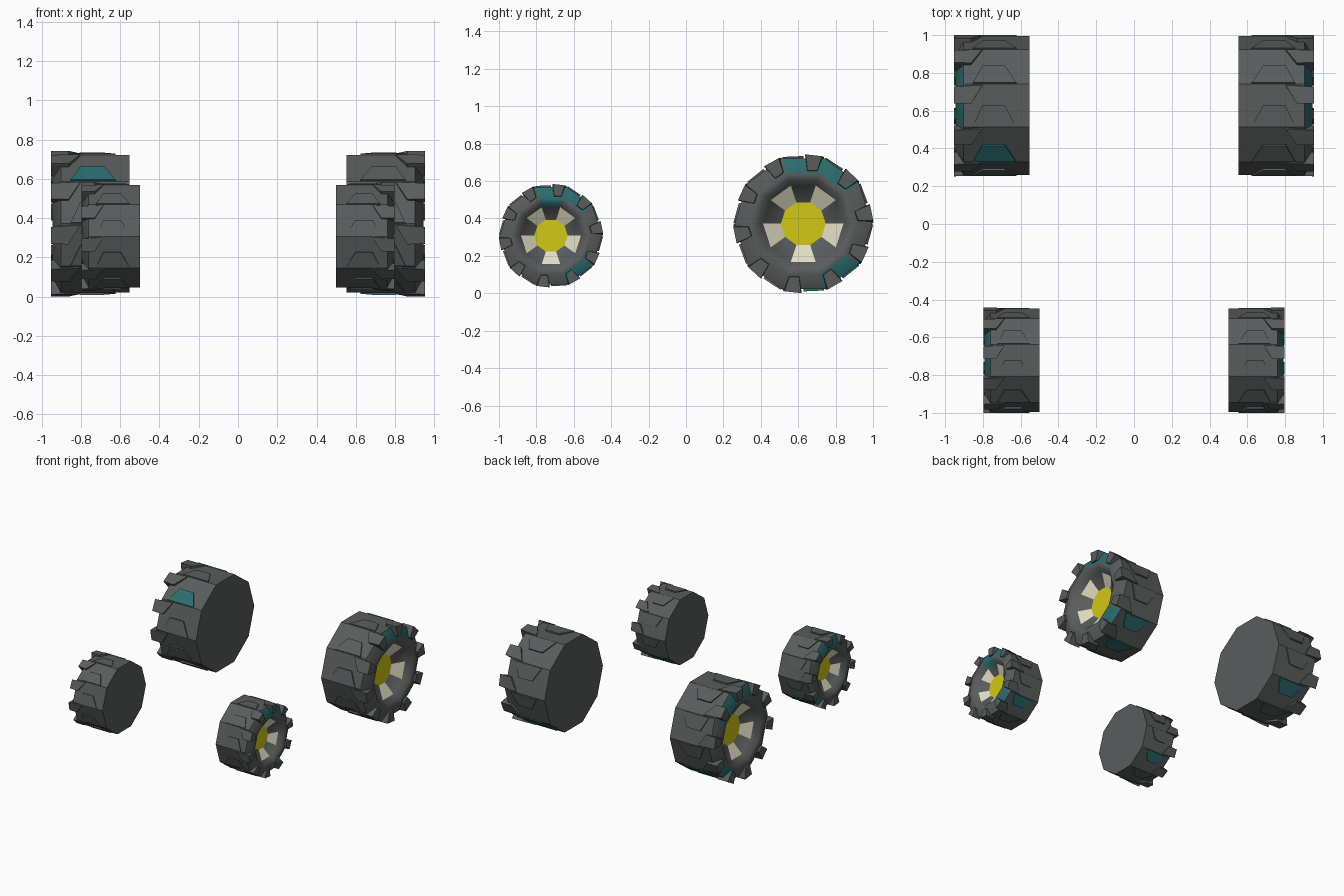
import bpy, bmesh, math
from mathutils import Vector

if "Cube" in bpy.data.objects:
    bpy.data.objects.remove(bpy.data.objects["Cube"])


def mat(name, rgb):
    m = bpy.data.materials.new(name)
    m.diffuse_color = (*rgb, 1)
    m.use_nodes = True
    m.node_tree.nodes["Principled BSDF"].inputs["Base Color"].default_value = m.diffuse_color
    return m


MATS = [mat("rubber_grey", (0.10, 0.108, 0.108)), mat("hub_yellow", (0.65, 0.58, 0.008)),
        mat("rim_cream", (0.75, 0.72, 0.55)), mat("teal_patch", (0.025, 0.15, 0.16))]
GREY, YELLOW, CREAM, TEAL = range(4)

N = 10                      # sides of the wheel
STEP = 2 * math.pi / N
# (offset from inner side, radius): tread, shoulder, sidewall, rim dish
PROFILE = [(0, 0.368), (0.35, 0.368), (0.392, 0.285), (0.38, 0.245), (0.335, 0.215), (0.28, 0.12)]


def make_object(name, bm, loc, scale, side):
    # scale, mirror for the left side, then link
    bmesh.ops.scale(bm, vec=(scale * side, scale, scale), verts=bm.verts)
    bmesh.ops.recalc_face_normals(bm, faces=bm.faces)
    me = bpy.data.meshes.new(name)
    bm.to_mesh(me)
    bm.free()
    for m in MATS:
        me.materials.append(m)
    ob = bpy.data.objects.new(name, me)
    ob.location = loc
    bpy.context.collection.objects.link(ob)


def tyre(name, loc, scale, side, teal):
    # lathed ten-sided tyre with dished rim; teal = set of (ring, face) patches
    bm = bmesh.new()
    rings = []
    for x, r in PROFILE:
        rings.append([bm.verts.new((x, r * math.sin((i - 0.5) * STEP), r * math.cos((i - 0.5) * STEP)))
                      for i in range(N)])
    bm.faces.new(rings[0])
    for k in range(len(rings) - 1):
        for i in range(N):
            j = (i + 1) % N
            f = bm.faces.new((rings[k][i], rings[k][j], rings[k + 1][j], rings[k + 1][i]))
            f.smooth = k > 0
            if k == 4 and i % 2:
                f.material_index = CREAM
            if (k, i) in teal:
                f.material_index = TEAL
    hub = bm.faces.new(rings[-1])
    hub.material_index = YELLOW
    # keep the tread, shoulder and hub borders crisp
    for e in bm.edges:
        if any(not f.smooth for f in e.link_faces):
            e.smooth = False
        if len({f.material_index for f in e.link_faces} & {CREAM}) and len({f.material_index for f in e.link_faces}) > 1:
            e.smooth = False
    make_object(name, bm, loc, scale, side)


def hull(bm, pts, angle, index):
    # convex block from (x, tangential, radial) points on one tread face
    s, c = math.sin(angle), math.cos(angle)
    vs = [bm.verts.new((x, t * c + r * s, -t * s + r * c)) for x, t, r in pts]
    res = bmesh.ops.convex_hull(bm, input=vs)
    for g in res["geom"]:
        if isinstance(g, bmesh.types.BMFace):
            g.material_index = index


# trapezoid pad in the middle of the tread
PAD = [(x, t, r) for x, t, top in ((0.07, -0.110, 0.357), (0.30, -0.110, 0.357),
                                   (0.25, 0.0, 0.362), (0.13, 0.0, 0.362)) for r in (0.33, top)]
# shoulder lug wrapping over the outer edge
LUG = [(0.25, 0.112, 0.352), (0.25, 0.105, 0.33), (0.31, 0.010, 0.371), (0.31, 0.012, 0.33),
       (0.40, 0.012, 0.371), (0.40, 0.100, 0.361), (0.25, 0.108, 0.358),
       (0.40, 0.022, 0.285), (0.40, 0.075, 0.285), (0.34, 0.022, 0.27), (0.34, 0.075, 0.27)]


def treads(name, loc, scale, side, teal_pads):
    bm = bmesh.new()
    for i in range(N):
        hull(bm, PAD, i * STEP, TEAL if i in teal_pads else GREY)
        hull(bm, LUG, i * STEP, GREY)
    make_object(name, bm, loc, scale, side)


# axle: name, inner x, y, z, scale, teal tyre patches, teal pads (right, left)
AXLES = [
    ("front", 0.50, -0.722, 0.308, 0.745, {(1, 0), (2, 0), (3, 0), (1, 1), (1, 4)}, ({4}, {4})),
    ("rear", 0.553, 0.627, 0.372, 1.0, {(1, 0), (1, 1), (1, 4)}, ({4, 5}, {4, 9})),
]
for axle, x, y, z, sc, patches, pads in AXLES:
    for side, label, p in ((1, "right", pads[0]), (-1, "left", pads[1])):
        loc = Vector((x * side, y, z))
        tyre(f"{axle}_{label}_wheel", loc, sc, side, patches)
        treads(f"{axle}_{label}_tread_lugs", loc, sc, side, p)
